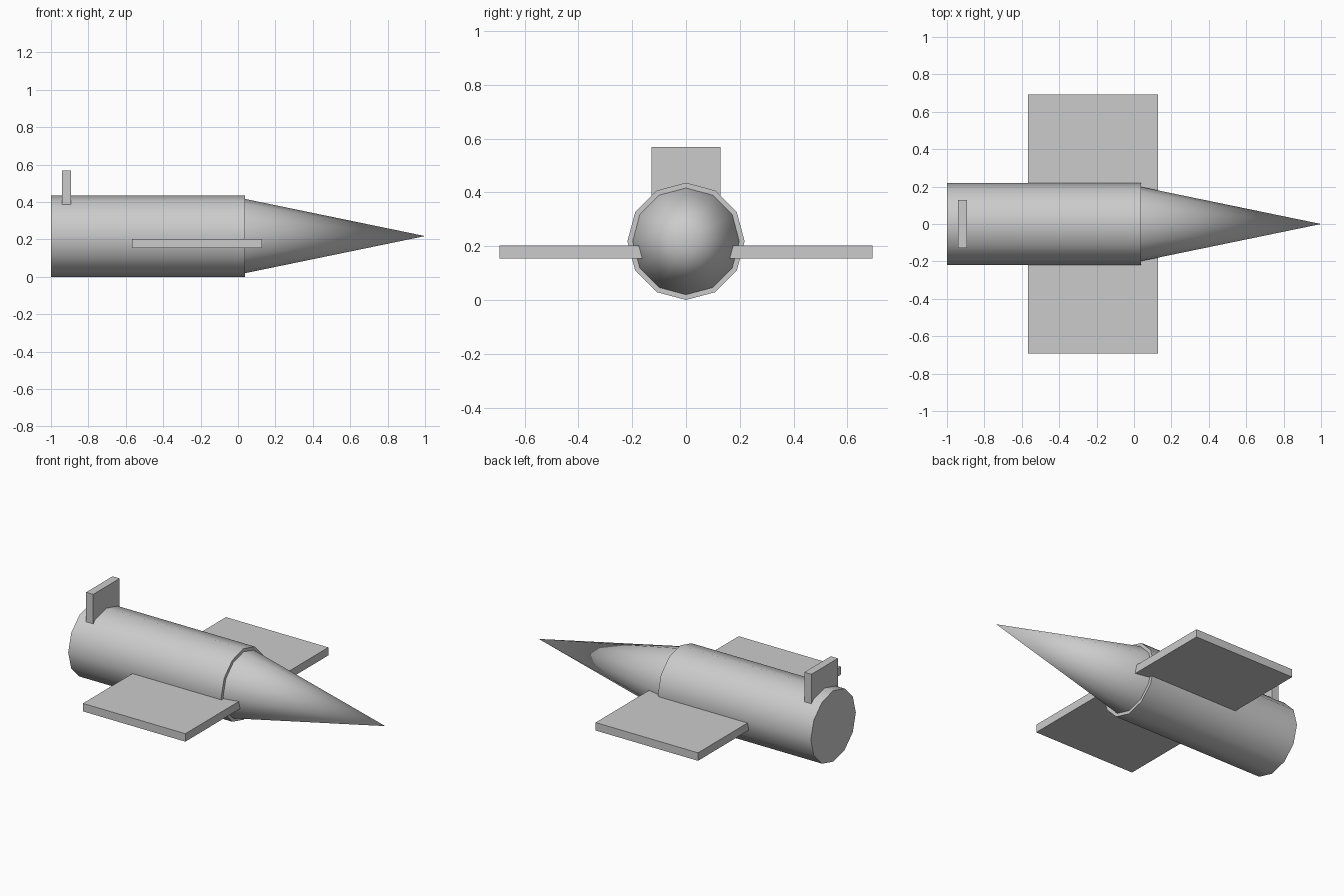
import bpy
import math

if "Cube" in bpy.data.objects:
    bpy.data.objects.remove(bpy.data.objects["Cube"])

AXIS_Z = 0.218


def lathe(name, x0, x1, r0, r1):
    """12-sided cylinder or cone along the x axis, smooth around, sharp at caps."""
    bpy.ops.mesh.primitive_cone_add(
        vertices=12, radius1=r0, radius2=r1, depth=x1 - x0,
        location=((x0 + x1) / 2, 0, AXIS_Z), rotation=(0, math.pi / 2, 0))
    ob = bpy.context.object
    ob.name = name
    bpy.ops.object.transform_apply(location=False, rotation=True, scale=True)
    bpy.ops.object.shade_smooth_by_angle(angle=math.radians(40))
    return ob


def box(name, lo, hi):
    """Axis-aligned box between two corners."""
    bpy.ops.mesh.primitive_cube_add(
        size=1, location=[(a + b) / 2 for a, b in zip(lo, hi)])
    ob = bpy.context.object
    ob.name = name
    ob.scale = [b - a for a, b in zip(lo, hi)]
    bpy.ops.object.transform_apply(location=False, rotation=False, scale=True)
    return ob


# Fuselage and pointed nose
lathe("fuselage", -1.0, 0.038, 0.218, 0.218)
lathe("nose_cone", 0.03, 1.0, 0.2, 0.0)

# Wing slab passing through the body, and upright tail plate
box("wings", (-0.567, -0.693, 0.154), (0.128, 0.693, 0.203))
box("tail_fin", (-0.941, -0.128, 0.312), (-0.893, 0.128, 0.569))
